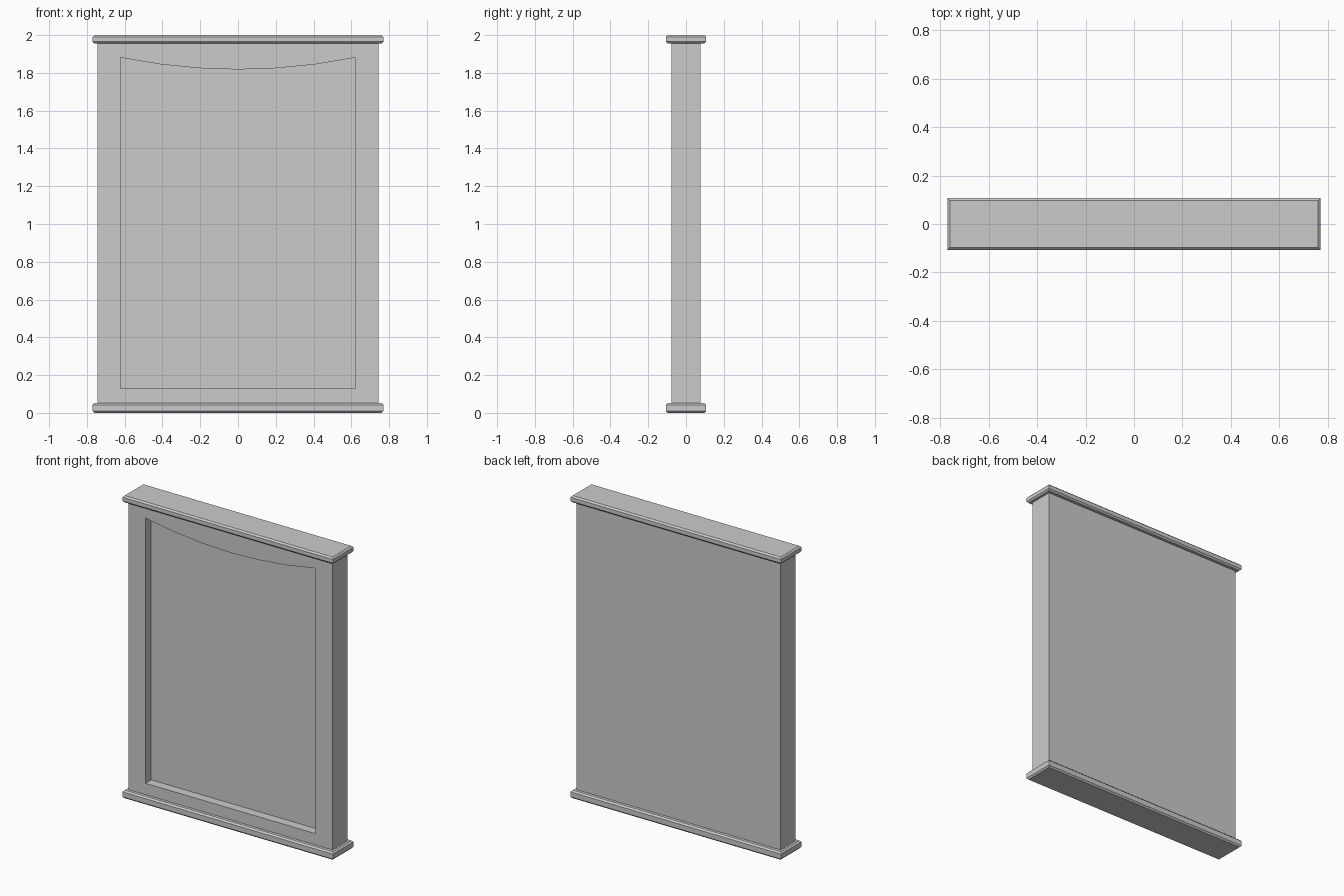
import bpy, bmesh

if "Cube" in bpy.data.objects:
    bpy.data.objects.remove(bpy.data.objects["Cube"])


def new_object(name, bm):
    bmesh.ops.recalc_face_normals(bm, faces=bm.faces)
    mesh = bpy.data.meshes.new(name)
    bm.to_mesh(mesh)
    bm.free()
    ob = bpy.data.objects.new(name, mesh)
    bpy.context.collection.objects.link(ob)
    return ob


def box(name, w, d, z0, z1, chamfer=0):
    bm = bmesh.new()
    bmesh.ops.create_cube(bm, size=1)
    for v in bm.verts:
        v.co = (v.co.x * w, v.co.y * d, z0 + (v.co.z + 0.5) * (z1 - z0))
    if chamfer:
        # Chamfer the horizontal edges only, keeping the corners square
        edges = [e for e in bm.edges
                 if abs(e.verts[0].co.z - e.verts[1].co.z) < 1e-6]
        bmesh.ops.bevel(bm, geom=edges, offset=chamfer, segments=1,
                        affect='EDGES')
    return new_object(name, bm)


# Panel body
body = box("panel_body", 1.49, 0.156, 0.04, 1.97)

# Front recess with a sagging, six-segment top edge
HALF, SEGS = 0.622, 6
outline = [(-HALF, 0.128), (HALF, 0.128)]
for i in range(SEGS + 1):
    t = 1 - 2 * i / SEGS
    outline.append((HALF * t, 1.818 + 0.063 * t * t))

bm = bmesh.new()
face = bm.faces.new([bm.verts.new((x, -0.2, z)) for x, z in outline])
ext = bmesh.ops.extrude_face_region(bm, geom=[face])
for v in ext["geom"]:
    if isinstance(v, bmesh.types.BMVert):
        v.co.y = -0.018
cutter = new_object("recess_cutter", bm)
cutter.hide_render = True

mod = body.modifiers.new("recess", 'BOOLEAN')
mod.operation = 'DIFFERENCE'
mod.solver = 'EXACT'
mod.object = cutter
bpy.context.view_layer.objects.active = body
bpy.ops.object.modifier_apply(modifier=mod.name)
bpy.data.objects.remove(cutter)

# Matching chamfered base and top mouldings
for name, z0, z1 in (("base_moulding", 0.0, 0.053), ("top_moulding", 1.955, 2.0)):
    box(name, 1.54, 0.214, z0, z1, chamfer=0.01)
